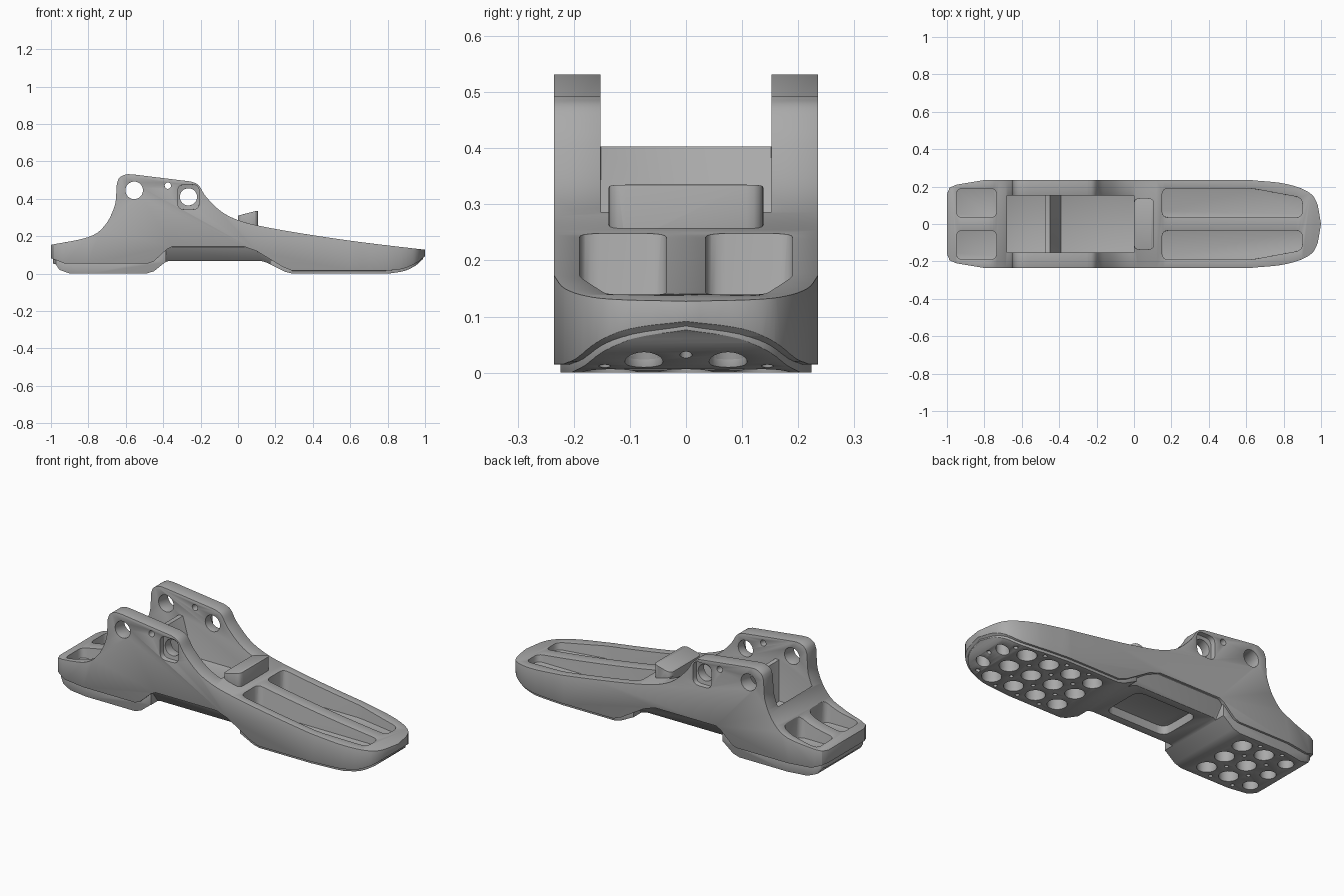
import bpy, bmesh, math
from mathutils import Vector

if bpy.data.objects.get("Cube"):
    bpy.data.objects.remove(bpy.data.objects["Cube"], do_unlink=True)

grey = bpy.data.materials.new("satin grey")
grey.use_nodes = True
grey.diffuse_color = (0.4, 0.4, 0.4, 1)
grey.node_tree.nodes["Principled BSDF"].inputs["Base Color"].default_value = (0.4, 0.4, 0.4, 1)


def curve(pts, steps=5):
    """Smooth open path through the points."""
    p = [Vector(q) for q in pts]
    p = [2 * p[0] - p[1]] + p + [2 * p[-1] - p[-2]]
    out = []
    for a, b, c, d in zip(p, p[1:], p[2:], p[3:]):
        for i in range(steps):
            t = i / steps
            out.append(0.5 * (2 * b + (c - a) * t + (2 * a - 5 * b + 4 * c - d) * t * t
                              + (3 * b - a - 3 * c + d) * t ** 3))
    return [tuple(q) for q in out] + [tuple(pts[-1])]


def rounded(pts, r, steps=4):
    """Polygon with rounded corners."""
    out = []
    for i, q in enumerate(pts):
        b = Vector(q)
        a = b + (Vector(pts[i - 1]) - b).normalized() * r
        c = b + (Vector(pts[(i + 1) % len(pts)]) - b).normalized() * r
        for k in range(steps + 1):
            t = k / steps
            out.append(tuple(a * (1 - t) ** 2 + b * 2 * t * (1 - t) + c * t * t))
    return out


def circle(x, y, r, n=24):
    return [(x + r * math.cos(math.tau * i / n), y + r * math.sin(math.tau * i / n)) for i in range(n)]


def box(x0, x1, y0, y1):
    return [(x0, y0), (x1, y0), (x1, y1), (x0, y1)]


def prism(name, outlines, axis, lo, hi):
    """Extrude one or more 2D outlines along an axis."""
    put = {"x": lambda p, h: (h, p[0], p[1]), "y": lambda p, h: (p[0], h, p[1]),
           "z": lambda p, h: (p[0], p[1], h)}[axis]
    bm = bmesh.new()
    for pts in outlines:
        low = [bm.verts.new(put(p, lo)) for p in pts]
        high = [bm.verts.new(put(p, hi)) for p in pts]
        bm.faces.new(low)
        bm.faces.new(high)
        for i in range(len(pts)):
            j = (i + 1) % len(pts)
            bm.faces.new((low[i], low[j], high[j], high[i]))
    bmesh.ops.recalc_face_normals(bm, faces=bm.faces)
    mesh = bpy.data.meshes.new(name)
    bm.to_mesh(mesh)
    bm.free()
    mesh.materials.append(grey)
    ob = bpy.data.objects.new(name, mesh)
    bpy.context.collection.objects.link(ob)
    return ob


def apply(ob, mod):
    bpy.ops.object.select_all(action="DESELECT")
    ob.select_set(True)
    bpy.context.view_layer.objects.active = ob
    bpy.ops.object.modifier_apply(modifier=mod.name)


def boolean(ob, tool, op="DIFFERENCE", keep=False):
    m = ob.modifiers.new("cut", "BOOLEAN")
    m.operation, m.solver, m.object = op, "EXACT", tool
    apply(ob, m)
    if not keep:
        bpy.data.objects.remove(tool, do_unlink=True)


def finish(ob, width):
    m = ob.modifiers.new("soft edges", "BEVEL")
    m.width, m.segments = width, 2
    m.limit_method, m.angle_limit = "ANGLE", math.radians(40)
    apply(ob, m)
    bpy.ops.object.shade_smooth_by_angle(angle=math.radians(35))


def plan(inset):
    """Outline from above, heel to toe."""
    half = [(-1, 0), (-1, 0.16), (-0.985, 0.195), (-0.95, 0.21), (-0.8, 0.235), (0.6, 0.235)]
    half += curve([(0.62, 0.235), (0.8, 0.217), (0.92, 0.178), (0.975, 0.12), (1, 0)])
    side = [(x * (1 - inset), y * (1 - inset * 4)) for x, y in half]
    return side + [(x, -y) for x, y in reversed(side[1:-1])]


# Upper body: side profile trimmed by the plan outline
instep = curve([(-1.02, 0.15), (-0.8, 0.195), (-0.71, 0.26), (-0.66, 0.36), (-0.65, 0.44)])
ankle = curve([(-0.648, 0.48), (-0.635, 0.512), (-0.6, 0.53), (-0.56, 0.53)], 3)
ridge = curve([(-0.25, 0.492), (-0.21, 0.472), (-0.17, 0.41), (-0.09, 0.332), (0, 0.286),
               (0.12, 0.254), (0.35, 0.213), (0.65, 0.169), (1.02, 0.125)])
seam = [(1.02, 0.105)] + curve([(0.99, 0.085), (0.95, 0.055), (0.88, 0.025), (0.79, 0.015)], 3)
seam += [(0.29, 0.015), (0.24, 0.035), (0.1, 0.12), (0.03, 0.145), (-0.35, 0.145), (-0.38, 0.13),
         (-0.45, 0.065), (-0.48, 0.055), (-0.93, 0.055), (-1.02, 0.09)]
body = prism("foot_body", [instep + ankle + ridge + seam], "y", -0.4, 0.4)
boolean(body, prism("outline", [plan(0)], "z", -0.2, 0.9), "INTERSECT")

# Slot between the ankle lugs, with a sloped cross wall left standing
slot = [(-0.68, 0.17), (-0.475, 0.17), (-0.475, 0.403), (-0.45, 0.403), (-0.39, 0.19),
        (0, 0.19), (0, 0.8), (-0.68, 0.8)]
boolean(body, prism("slot", [slot], "y", -0.152, 0.152))

# Paired pockets in the toe and heel
toe = [(0.15, 0.035), (0.9, 0.035), (0.9, 0.14), (0.63, 0.19), (0.15, 0.19)]
heel = box(-0.95, -0.735, 0.035, 0.19)
for name, shape, floor in (("toe_pockets", toe, 0.1), ("heel_pockets", heel, 0.11)):
    left = rounded(shape, 0.035)
    boolean(body, prism(name, [left, [(x, -y) for x, y in left]], "z", floor, 0.6))

# Pivot holes through both lugs, and outer counterbores
boolean(body, prism("pivots", [circle(-0.555, 0.445, 0.047), circle(-0.375, 0.47, 0.017),
                               circle(-0.265, 0.41, 0.046)], "y", -0.5, 0.5))
for s in (-1, 1):
    bore = rounded(box(-0.322, -0.208, 0.343, 0.475), 0.035)
    boolean(body, prism("counterbore", [bore], "y", *sorted((s * 0.205, s * 0.4))))

# Sole: lower layer set slightly inside the body
under = [(-1.02, 0.06), (-0.975, 0.05), (-0.955, 0.02), (-0.9, 0), (-0.49, 0), (-0.45, 0.012),
         (-0.39, 0.06), (-0.37, 0.068), (0.12, 0.068), (0.15, 0.06), (0.25, 0.01), (0.29, 0), (0.8, 0)]
under += curve([(0.82, 0.002), (0.89, 0.014), (0.95, 0.043), (0.98, 0.07), (1.02, 0.1)], 3)
top = [(x, z + 0.012) for x, z in seam]
sole = prism("sole", [under + top], "y", -0.4, 0.4)
boolean(sole, prism("outline", [plan(0.012)], "z", -0.2, 0.9), "INTERSECT")

# Chamfered arch sides and the recess beneath the arch
for s in (-1, 1):
    wedge = [(s * 0.23, 0.15), (s * 0.155, 0.05), (s * 0.4, 0.05), (s * 0.4, 0.15)]
    boolean(sole, prism("arch_side", [wedge], "x", -0.385, 0.17))
recess = rounded(box(-0.3, 0.08, -0.125, 0.125), 0.05)
boolean(sole, prism("arch_recess", [recess], "z", -0.2, 0.115))

# Round grip holes in both pads, with small screw holes between
big, small = [], []
for x in (-0.86, -0.72, -0.58, 0.38, 0.52, 0.66, 0.8):
    r = 0.04 if x == -0.86 else 0.05
    big += [circle(x, y, r) for y in (-0.135, 0, 0.135)]
    if x not in (-0.58, 0.8):
        small += [circle(x + 0.07, y, 0.011, 10) for y in (-0.19, -0.068, 0.068, 0.19)]
big += [circle(0.905, y, 0.034) for y in (-0.075, 0.075)]
small += [circle(0.93, 0, 0.011, 10)] + [circle(0.88, y, 0.011, 10) for y in (-0.145, 0.145)]
for shapes, depth in ((big, 0.072), (small, 0.045)):
    tool = prism("grip_holes", shapes, "z", -0.2, depth)
    boolean(body, tool, keep=True)
    boolean(sole, tool)

# Raised stop block in front of the slot
stop = prism("stop_block", [[(0, 0.24), (0.107, 0.22), (0.107, 0.335), (0.09, 0.333), (0, 0.31)]],
             "y", -0.138, 0.138)
trim = rounded(box(0, 0.107, -0.138, 0.138), 0.03)
boolean(stop, prism("stop_outline", [trim], "z", 0, 0.9), "INTERSECT")

finish(body, 0.009)
finish(sole, 0.004)
finish(stop, 0.006)
